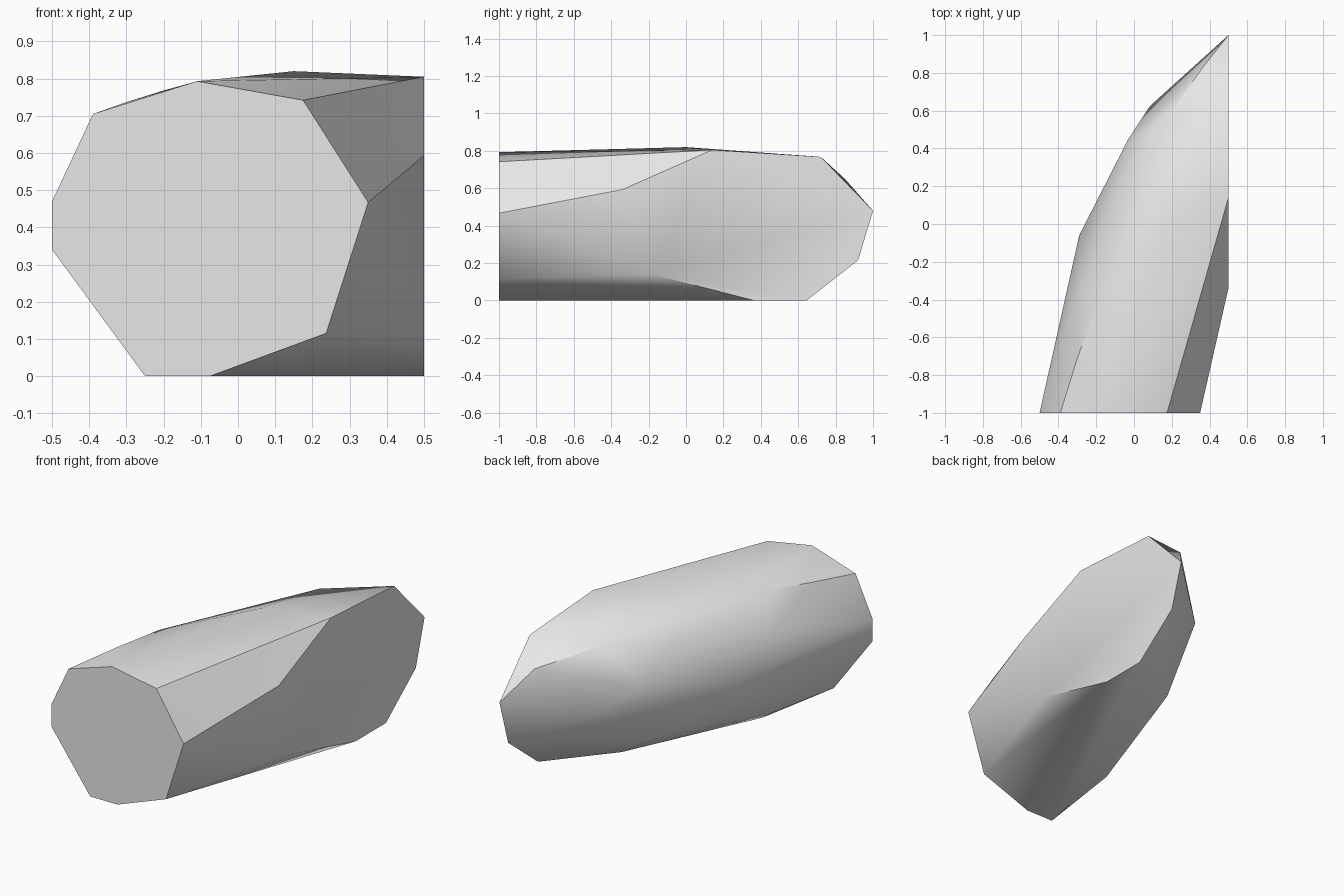
import bpy
import bmesh
import math

# Remove the default cube
default_cube = bpy.data.objects.get("Cube")
if default_cube:
    bpy.data.objects.remove(default_cube, do_unlink=True)


def make_material(name, value):
    """Flat grey material shown the same in viewport and render."""
    material = bpy.data.materials.new(name)
    material.use_nodes = True
    colour = (value, value, value, 1.0)
    material.diffuse_color = colour
    shader = material.node_tree.nodes["Principled BSDF"]
    shader.inputs["Base Color"].default_value = colour
    return material


def hull_object(name, points, material):
    """Wrap a convex faceted skin around the given points."""
    mesh = bpy.data.meshes.new(name)
    bm = bmesh.new()
    for point in points:
        bm.verts.new(point)
    result = bmesh.ops.convex_hull(bm, input=bm.verts[:])
    unused = {item for key in ("geom_interior", "geom_unused")
              for item in result[key] if isinstance(item, bmesh.types.BMVert)}
    bmesh.ops.delete(bm, geom=list(unused), context="VERTS")
    # Merge the triangles of the flat cut ends
    bmesh.ops.dissolve_limit(bm, angle_limit=math.radians(0.5),
                             verts=bm.verts[:], edges=bm.edges[:])
    bmesh.ops.recalc_face_normals(bm, faces=bm.faces[:])
    bm.to_mesh(mesh)
    bm.free()
    mesh.materials.append(material)
    obj = bpy.data.objects.new(name, mesh)
    bpy.context.collection.objects.link(obj)
    return obj


# Flat front end, as x and z
front_end = [(-.5, .47), (-.39, .705), (-.11, .793), (.175, .742), (.35, .467),
             (.237, .115), (-.075, 0), (-.25, 0), (-.5, .34)]

# Slanting cut end on the side, as y and z
side_end = [(-.34, .593), (.14, .805), (.72, .768), (1, .48),
            (.92, .215), (.645, 0), (.365, 0), (-.18, .14)]

# Facet corners along the body between the two ends
top_corners = [(-.3, -.71, .737), (-.2, -.44, .768), (.15, 0, .82),
               (.15, .533, .73), (.23, .65, .69), (.38, .85, .65)]
flank_corners = [(-.3, -.37, .58), (-.29, -.06, .41), (-.05, .22, .67),
                 (-.03, .45, .5), (.085, .625, .41)]
lower_corners = [(-.226, -.506, .05), (-.154, -.484, 0),
                 (0, .285, .13), (.16, .365, .04)]

points = [(x, -1, z) for x, z in front_end]
points += [(.5, y, z) for y, z in side_end]
points += top_corners + flank_corners + lower_corners

stone_grey = make_material("plain grey", 0.8)
body = hull_object("faceted_log", points, stone_grey)

# Soft shading along the body, crisp edges round the cut ends
bpy.ops.object.select_all(action="DESELECT")
body.select_set(True)
bpy.context.view_layer.objects.active = body
bpy.ops.object.shade_smooth_by_angle(angle=math.radians(35))
